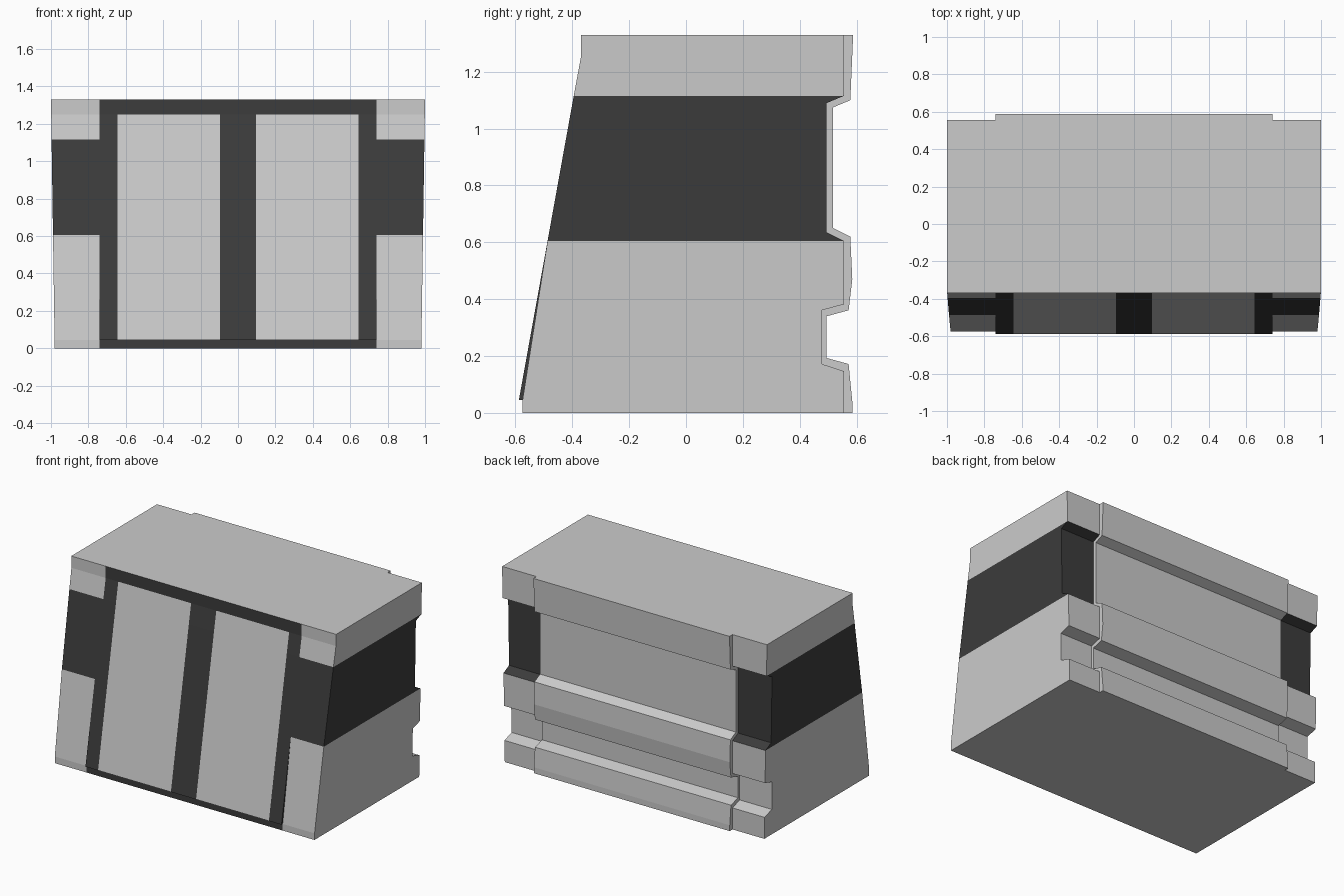
import bpy, bmesh

if "Cube" in bpy.data.objects:
    bpy.data.objects.remove(bpy.data.objects["Cube"])

HEIGHT = 1.33

# Side profile as (y, z), clockwise from the bottom front: outer ends and raised centre
END = [(-.575, 0), (-.575, .045), (-.575, .045), (-.487, .605), (-.395, 1.115),
       (-.37, 1.25), (-.37, HEIGHT), (.555, HEIGHT), (.555, 1.115), (.495, 1.09),
       (.495, .635), (.555, .605), (.555, .47), (.555, .382), (.478, .361),
       (.478, .172), (.555, .147), (.555, .04), (.555, 0)]
CENTRE = [(-.575, 0), (-.575, .045), (-.588, .045), (-.487, .605), (-.395, 1.115),
          (-.37, 1.25), (-.37, HEIGHT), (.588, HEIGHT), (.578, 1.10), (.518, 1.075),
          (.518, .65), (.578, .62), (.585, .47), (.572, .361), (.495, .34),
          (.495, .193), (.572, .172), (.585, .04), (.585, 0)]

# Cross-sections along x; the doubled .74 makes the step between end and centre
half = [(1.0, END), (.74, END), (.74, CENTRE), (.645, CENTRE), (.095, CENTRE)]
sections = [(-x, p) for x, p in half] + half[::-1]
GREY, DARK = 0, 1


def material(name, value):
    m = bpy.data.materials.new(name)
    m.diffuse_color = (value, value, value, 1)
    m.use_nodes = True
    m.node_tree.nodes["Principled BSDF"].inputs["Base Color"].default_value = m.diffuse_color
    return m


def colour(segment, edge):
    """Colour of one strip face: segment along x, edge around the profile."""
    if segment in (0, 8):                       # end blocks: dark recessed band
        return DARK if edge in (3, 8, 9, 10) else GREY
    if edge <= 5:                               # front frame with two light panels
        return GREY if segment in (3, 5) and edge in (2, 3, 4) else DARK
    return GREY


bm = bmesh.new()

# Tapered rings of vertices
rings = []
for x, profile in sections:
    rings.append([bm.verts.new((x * (.98 + .02 * z / HEIGHT) if abs(x) == 1 else x, y, z))
                  for y, z in profile])

# Front, top, back and underside skin
n = len(END)
for s in range(len(rings) - 1):
    a, b = rings[s], rings[s + 1]
    for i in range(n):
        j = (i + 1) % n
        bm.faces.new((a[i], a[j], b[j], b[i])).material_index = colour(s, i)

# Side walls: lower block, dark band, upper block
walls = [([0, 1, 2, 3] + list(range(11, n)), GREY),
         ([3, 4, 8, 9, 10, 11], DARK),
         ([4, 5, 6, 7, 8], GREY)]
for ring in (rings[0], rings[-1]):
    for ids, mat in walls:
        bm.faces.new([ring[i] for i in ids]).material_index = mat

bmesh.ops.remove_doubles(bm, verts=bm.verts[:], dist=1e-4)
bmesh.ops.dissolve_degenerate(bm, edges=bm.edges[:], dist=1e-4)
bmesh.ops.recalc_face_normals(bm, faces=bm.faces[:])

mesh = bpy.data.meshes.new("grooved_block")
bm.to_mesh(mesh)
bm.free()
mesh.materials.append(material("light_grey", .8))
mesh.materials.append(material("dark_trim", .045))
bpy.context.collection.objects.link(bpy.data.objects.new("grooved_block", mesh))
